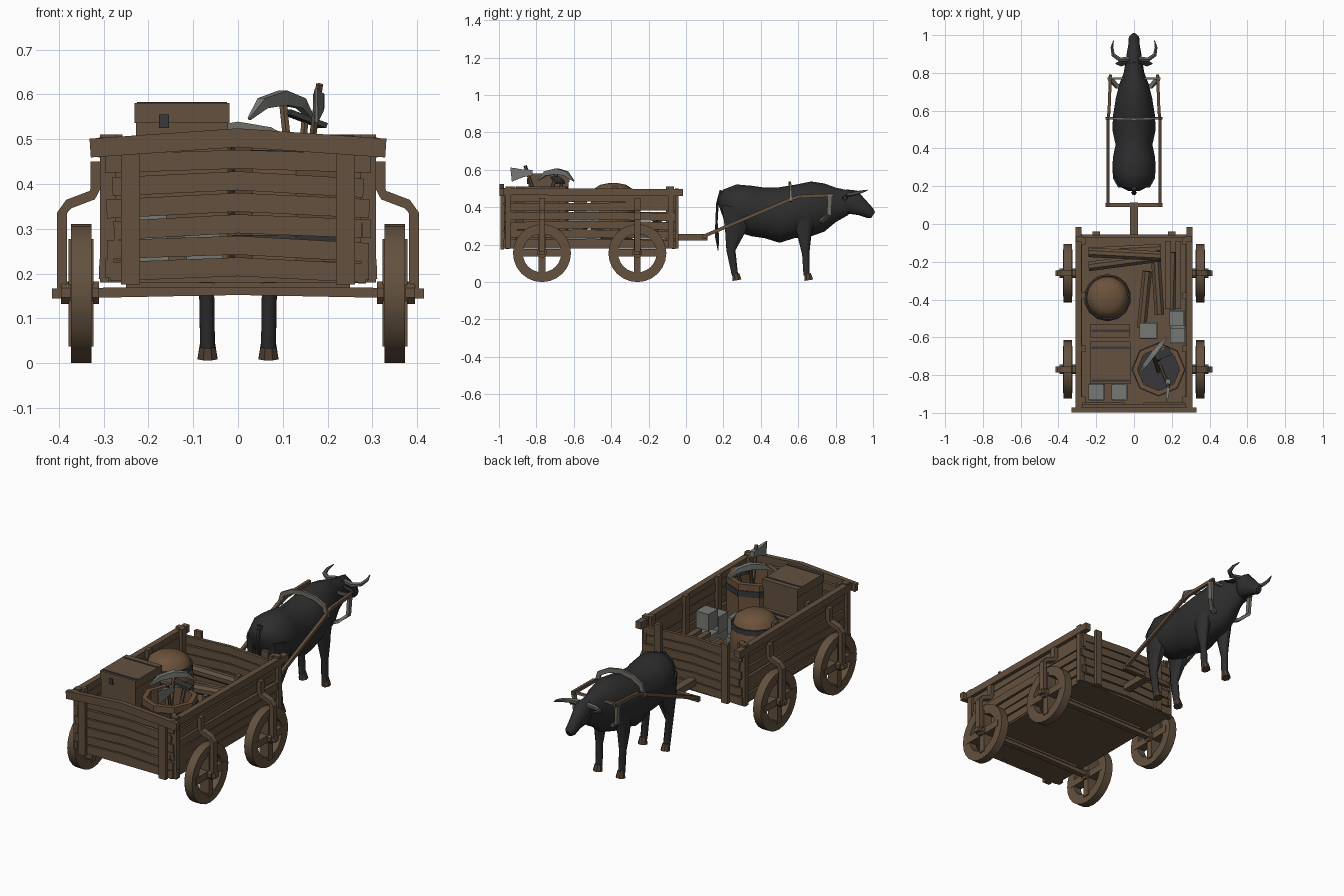
import bpy, bmesh, random
from math import pi, sin, cos, sqrt
from mathutils import Vector

random.seed(4)
if "Cube" in bpy.data.objects:
    bpy.data.objects.remove(bpy.data.objects["Cube"])


def material(name, *rgb):
    m = bpy.data.materials.new(name)
    m.use_nodes = True
    m.diffuse_color = (*rgb, 1)
    m.node_tree.nodes["Principled BSDF"].inputs["Base Color"].default_value = (*rgb, 1)
    return m


wood = material("brown_wood", .125, .082, .049)
cask = material("cask_wood", .15, .085, .045)
hide = material("black_hide", .027, .027, .028)
hoof_mat = material("brown_hoof", .08, .05, .033)
horn_mat = material("grey_horn", .11, .11, .105)
strap_mat = material("pale_strap", .17, .155, .135)
iron = material("dark_iron", .04, .04, .043)
stone = material("grey_stone", .18, .19, .175)


def sweep(name, path, radii, mat, sides=4, ref="Z", closed=False, smooth=False, axis=None):
    """Loft a rectangle (four sides) or ellipse along a path; radii is one pair or one per point."""
    pts = [Vector(p) for p in path]
    if not isinstance(radii, list):
        radii = [radii] * len(pts)
    ref = Vector([c == ref for c in "XYZ"])
    bm = bmesh.new()
    rings, n = [], len(pts)
    turn, grow = (pi / 4, sqrt(2)) if sides == 4 else (pi / sides, 1)
    for i, (p, (a, b)) in enumerate(zip(pts, radii)):
        before = pts[i - 1] if closed or i else p
        after = pts[(i + 1) % n] if closed or i < n - 1 else p
        t = Vector(axis) if axis else (after - before).normalized()
        side = t.cross(ref).normalized()
        up = side.cross(t)
        rings.append([bm.verts.new(p + grow * (side * a * cos(w) + up * b * sin(w)))
                      for w in (turn + 2 * pi * k / sides for k in range(sides))])
    for i in range(n if closed else n - 1):
        r, s = rings[i], rings[(i + 1) % n]
        for k in range(sides):
            j = (k + 1) % sides
            bm.faces.new((r[k], r[j], s[j], s[k]))
    if not closed:
        bm.faces.new(rings[0])
        bm.faces.new(rings[-1])
    bmesh.ops.recalc_face_normals(bm, faces=bm.faces)
    mesh = bpy.data.meshes.new(name)
    bm.to_mesh(mesh)
    bm.free()
    mesh.materials.append(mat)
    ob = bpy.data.objects.new(name, mesh)
    bpy.context.collection.objects.link(ob)
    if smooth:
        bpy.ops.object.select_all(action="DESELECT")
        ob.select_set(True)
        bpy.context.view_layer.objects.active = ob
        bpy.ops.object.shade_smooth_by_angle(angle=.9)
    return ob


def box(name, centre, size, mat=wood):
    x, y, z = centre
    h = size[1] / 2
    return sweep(name, [(x, y - h, z), (x, y + h, z)], (size[0] / 2, size[2] / 2), mat)


def circle(x, y, z, r, n, plane="yz"):
    ring = [(r * cos(2 * pi * k / n), r * sin(2 * pi * k / n)) for k in range(n)]
    return [(x, y + u, z + v) if plane == "yz" else (x + u, y + v, z) for u, v in ring]


def jitter(s):
    return random.uniform(-s, s)


# Cart bed and side boards
box("cart_floor", (0, -.52, .19), (.58, .9, .02))
heights = [.207 + .048 * i for i in range(6)]
for s, tag in ((1, "left"), (-1, "right")):
    for z in heights:
        x = s * (.287 + jitter(.006))
        sweep("side_board_" + tag, [(x, -.965 + jitter(.015), z + jitter(.005)), (x, -.5, z + .004),
              (x, -.065 + jitter(.015), z + jitter(.006))], (.009, .021), wood)
    sweep("side_rail_" + tag, [(s * .295, -.985, .485), (s * .295, -.015, .478)], (.016, .019), wood)
    for y in (-.93, -.66, -.38, -.09):
        box("inner_post_" + tag, (s * .268, y, .345), (.02, .035, .33))
    for y in (-.95, -.08):
        box("corner_post_" + tag, (s * .29, y, .345), (.035, .03, .33))

# Bowed tail boards, head boards and their posts
for y, half, label in ((-.965, .29, "tail_board"), (-.065, .28, "head_board")):
    for z in heights:
        w = half + jitter(.015)
        sweep(label, [(-w, y, z - .005 + jitter(.004)), (0, y, z + .008), (w, y, z - .005 + jitter(.004))],
              (.009, .021), wood)
sweep("tail_rail", [(-.33, -.985, .48), (0, -.985, .503), (.33, -.985, .48)], (.013, .021), wood)
for s in (1, -1):
    box("tail_post", (s * .24, -.982, .335), (.042, .02, .32))
    box("head_post", (s * .2, -.05, .34), (.04, .02, .32))
    sweep("tail_foot_board", [(s * .31, -.955, .21), (s * .05, -.955, .2)], (.01, .022), wood)

# Axles, wheels and stanchions
for y in (-.77, -.26):
    sweep("axle", [(-.415, y, .155), (0, y, .163), (.415, y, .155)], (.015, .011), wood)
    box("axle_bolster", (0, y, .178), (.5, .04, .02))
    for s in (1, -1):
        x = s * .35
        sweep("wheel_rim", circle(x, y, .155, .129, 24), (.026, .023), wood, ref="X", closed=True, smooth=True)
        box("wheel_spoke_flat", (x, y, .157), (.05, .25, .038))
        box("wheel_spoke_upright", (x, y, .157), (.056, .036, .24))
        sweep("wheel_hub", [(s * .31, y, .157), (s * .395, y, .157)], (.027, .027), wood, 8)
        sweep("stanchion", [(s * .393, y, .145), (s * .393, y, .335), (s * .378, y, .355), (s * .325, y, .375),
              (s * .318, y, .39), (s * .318, y, .45)], (.016, .011), wood, ref="X")

# Tongue and harness
box("tongue", (0, .02, .24), (.042, .19, .035))
box("tongue_crossbar", (0, .1, .24), (.3, .022, .022))
box("yoke_bar", (0, .77, .462), (.28, .012, .012), strap_mat)
for s in (1, -1):
    sweep("shaft", [(s * .138, .095, .245), (s * .138, .54, .435), (s * .132, .6, .457), (s * .125, .79, .465)],
          (.008, .009), wood)
    sweep("chest_strap", [(s * .13, .77, .47), (s * .125, .765, .36), (s * .09, .73, .33), (0, .71, .3)],
          (.008, .012), strap_mat, ref="Y")
sweep("back_strap", [(-.14, .56, .43), (-.125, .56, .485), (-.07, .557, .515), (0, .555, .527),
      (.07, .557, .515), (.125, .56, .485), (.14, .56, .43)], (.012, .006), strap_mat, ref="Y").rotation_euler = (0, 0, 0)

# Ox body: station, top, bottom, half width
body = [(.175, .46, .41, .03), (.2, .495, .34, .08), (.27, .522, .27, .117), (.35, .515, .245, .115),
        (.42, .505, .235, .1), (.5, .507, .21, .118), (.58, .52, .235, .113), (.67, .538, .245, .098),
        (.74, .527, .27, .08), (.8, .505, .32, .056), (.87, .49, .36, .044)]
sweep("ox_body", [(0, y, (t + b) / 2) for y, t, b, w in body], [(w, (t - b) / 2) for y, t, b, w in body],
      hide, 14, smooth=True, axis=(0, 1, 0))
sweep("ox_head", [(0, .835, .45), (0, .885, .428), (0, .945, .395), (0, .985, .368), (0, 1, .358)],
      [(.04, .05), (.042, .068), (.031, .043), (.029, .03), (.016, .02)], hide, 10, smooth=True)
sweep("ox_tail", [(0, .19, .49), (0, .168, .42), (0, .163, .32), (0, .165, .25), (0, .172, .17)],
      [(.012, .015), (.008, .01), (.007, .009), (.013, .015), (.003, .003)], hide, 6, ref="X", smooth=True)

# Paired ox parts
for s in (1, -1):
    sweep("ox_fore_leg", [(s * .065, .63, .37), (s * .07, .633, .25), (s * .07, .64, .15), (s * .068, .645, .035)],
          [(.035, .075), (.03, .04), (.018, .021), (.018, .018)], hide, 8, ref="Y", smooth=True)
    sweep("ox_hind_leg", [(s * .065, .275, .4), (s * .075, .262, .27), (s * .07, .24, .17), (s * .068, .262, .035)],
          [(.05, .09), (.034, .058), (.018, .026), (.018, .018)], hide, 8, ref="Y", smooth=True)
    for y in (.65, .267):
        sweep("ox_hoof", [(s * .068, y, .045), (s * .068, y + .006, .01)], [(.018, .019), (.024, .026)],
              hoof_mat, 8, ref="Y")
    sweep("ox_ear", [(s * .035, .855, .455), (s * .07, .85, .45), (s * .098, .85, .437)],
          [(.01, .01), (.018, .007), (.003, .003)], hide, 6)
    sweep("ox_horn", [(s * .025, .875, .475), (s * .075, .87, .468), (s * .11, .895, .472), (s * .117, .935, .482),
          (s * .108, .972, .492)], [(.014, .014), (.013, .013), (.011, .011), (.008, .008), (.002, .002)],
          horn_mat, 6, smooth=True)

# Closed cask with a domed lid
sweep("closed_cask", [(-.14, -.39, z) for z in (.2, .28, .36, .44, .5, .52, .53)],
      [(r, r) for r in (.095, .118, .125, .118, .1, .07, .02)], cask, 14, ref="Y", smooth=True)
for z, r in ((.26, .115), (.46, .115)):
    sweep("cask_hoop", circle(-.14, -.39, z, r, 14, "xy"), (.004, .014), iron, closed=True)

# Open tub holding tools
sweep("open_tub", circle(.13, -.77, .36, .125, 8, "xy"), (.013, .15), cask, closed=True)
for z in (.27, .46):
    sweep("tub_hoop", circle(.13, -.77, z, .136, 8, "xy"), (.007, .016), iron, closed=True)
sweep("tub_base", [(.13, -.77, .2), (.13, -.77, .3)], (.115, .115), iron, 8, ref="Y")
sweep("pick_handle", [(.13, -.78, .3), (.1, -.69, .585)], (.01, .01), wood, 6, ref="Y")
sweep("pick_head", [(.025, -.79, .545), (.055, -.75, .58), (.1, -.69, .592), (.14, -.64, .58), (.17, -.6, .54)],
      [(.003, .003), (.011, .012), (.014, .016), (.011, .012), (.003, .003)], stone)
sweep("axe_handle", [(.14, -.75, .3), (.182, -.86, .622)], (.009, .009), wood, 6, ref="Y")
sweep("axe_head", [(.18, -.82, .585), (.18, -.87, .582), (.175, -.935, .575)],
      [(.013, .015), (.011, .02), (.003, .038)], stone)
sweep("shovel_handle", [(.13, -.72, .3), (.15, -.66, .55)], (.009, .009), wood, 6, ref="Y")
sweep("shovel_blade", [(.11, -.7, .56), (.19, -.67, .53)], (.025, .006), iron)

# Chest with lid, straps and latch
box("chest", (-.125, -.735, .37), (.205, .215, .34))
box("chest_lid", (-.125, -.735, .558), (.213, .225, .045))
for y in (-.83, -.655):
    box("chest_strap_plate", (-.125, y, .581), (.2, .012, .004), iron)
box("chest_latch", (-.165, -.847, .54), (.022, .008, .03), iron)
box("low_crate", (-.125, -.565, .32), (.21, .07, .25))
box("low_crate_strap", (-.125, -.565, .446), (.2, .014, .006), iron)

# Stone blocks, logs and loose boards
for x, y, z, w in ((.225, -.5, .35, .075), (.23, -.59, .3, .08), (.075, -.565, .33, .09),
                   (-.2, -.89, .3, .08), (-.08, -.89, .28, .08)):
    box("stone_block", (x, y, z), (w, .08, .09), stone)
    box("stone_block_lower", (x + .005, y, .23), (w, .09, .08), stone)
for y, z, d in ((-.14, .25, .01), (-.2, .27, .025), (-.16, .34, -.01)):
    sweep("cross_log", [(-.24, y - d, z), (.14, y + d, z + .01)], (.027, .027), wood, 8)
for x, y, d in ((.055, -.4, .015), (.125, -.33, -.01), (.2, -.3, .005)):
    sweep("long_log", [(x - d, y - .15, .25), (x + d, y + .15, .27)], (.027, .027), wood, 8)
for x in (.18, .235):
    box("loose_board", (x, -.27, .3), (.03, .36, .02))
